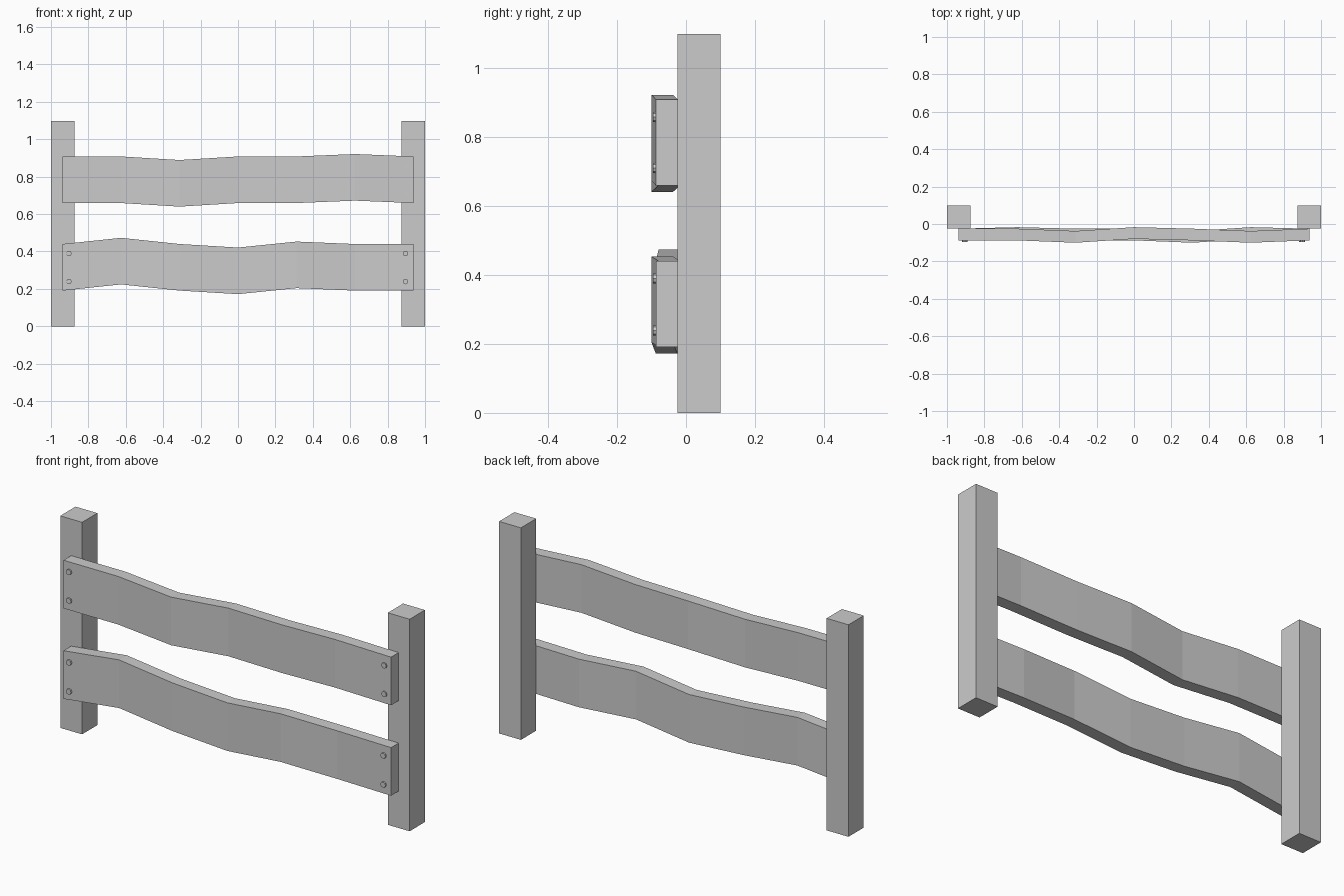
import bpy, bmesh
from mathutils import Matrix

if "Cube" in bpy.data.objects:
    bpy.data.objects.remove(bpy.data.objects["Cube"])


def finish(name, bm):
    bmesh.ops.recalc_face_normals(bm, faces=bm.faces)
    mesh = bpy.data.meshes.new(name)
    bm.to_mesh(mesh)
    bm.free()
    obj = bpy.data.objects.new(name, mesh)
    bpy.context.collection.objects.link(obj)
    return obj


def box(name, lo, hi):
    bm = bmesh.new()
    size = [b - a for a, b in zip(lo, hi)]
    mid = [(a + b) / 2 for a, b in zip(lo, hi)]
    bmesh.ops.create_cube(bm, size=1, matrix=Matrix.Translation(mid) @ Matrix.Diagonal((*size, 1)))
    return finish(name, bm)


def plank(name, base, bends, height=0.249, thick=0.0625):
    # rectangular section swept along x, shifted by (dy, dz) at each station
    bm = bmesh.new()
    rings = []
    for i, (dy, dz) in enumerate(bends):
        x = -0.9375 + i * 0.3125
        y, z = -0.025 + dy, base + dz
        rings.append([bm.verts.new(p) for p in (
            (x, y, z), (x, y - thick, z), (x, y - thick, z + height), (x, y, z + height))])
    for a, b in zip(rings, rings[1:]):
        for k in range(4):
            n = (k + 1) % 4
            bm.faces.new((a[k], a[n], b[n], b[k]))
    bm.faces.new(rings[0])
    bm.faces.new(rings[-1])
    return finish(name, bm)


def bolt(name, x, z):
    bm = bmesh.new()
    bmesh.ops.create_cone(bm, cap_ends=True, segments=8, radius1=0.0145, radius2=0.0145,
                          depth=0.02, matrix=Matrix.Translation((x, -0.085, z)) @ Matrix.Rotation(1.5707963, 4, 'X'))
    return finish(name, bm)


# upright posts
box("left_post", (-1, -0.025, 0), (-0.875, 0.1, 1.097))
box("right_post", (0.875, -0.025, 0), (1, 0.1, 1.097))

# warped rails
plank("upper_rail", 0.659, [(0, 0), (0, 0), (-0.0125, -0.019), (0.008, 0),
                            (0, 0), (-0.0125, 0.013), (0, 0)])
plank("lower_rail", 0.191, [(0, 0), (0.008, 0.033), (0, 0), (0, -0.019),
                            (-0.0125, 0.013), (0.008, 0), (0, 0)])

# bolt heads
for rail, zs, right_x in (("upper", (0.857, 0.709), 0.901), ("lower", (0.389, 0.239), 0.896)):
    for level, z in zip(("top", "bottom"), zs):
        bolt(f"{rail}_left_{level}_bolt", -0.904, z)
        bolt(f"{rail}_right_{level}_bolt", right_x, z)
